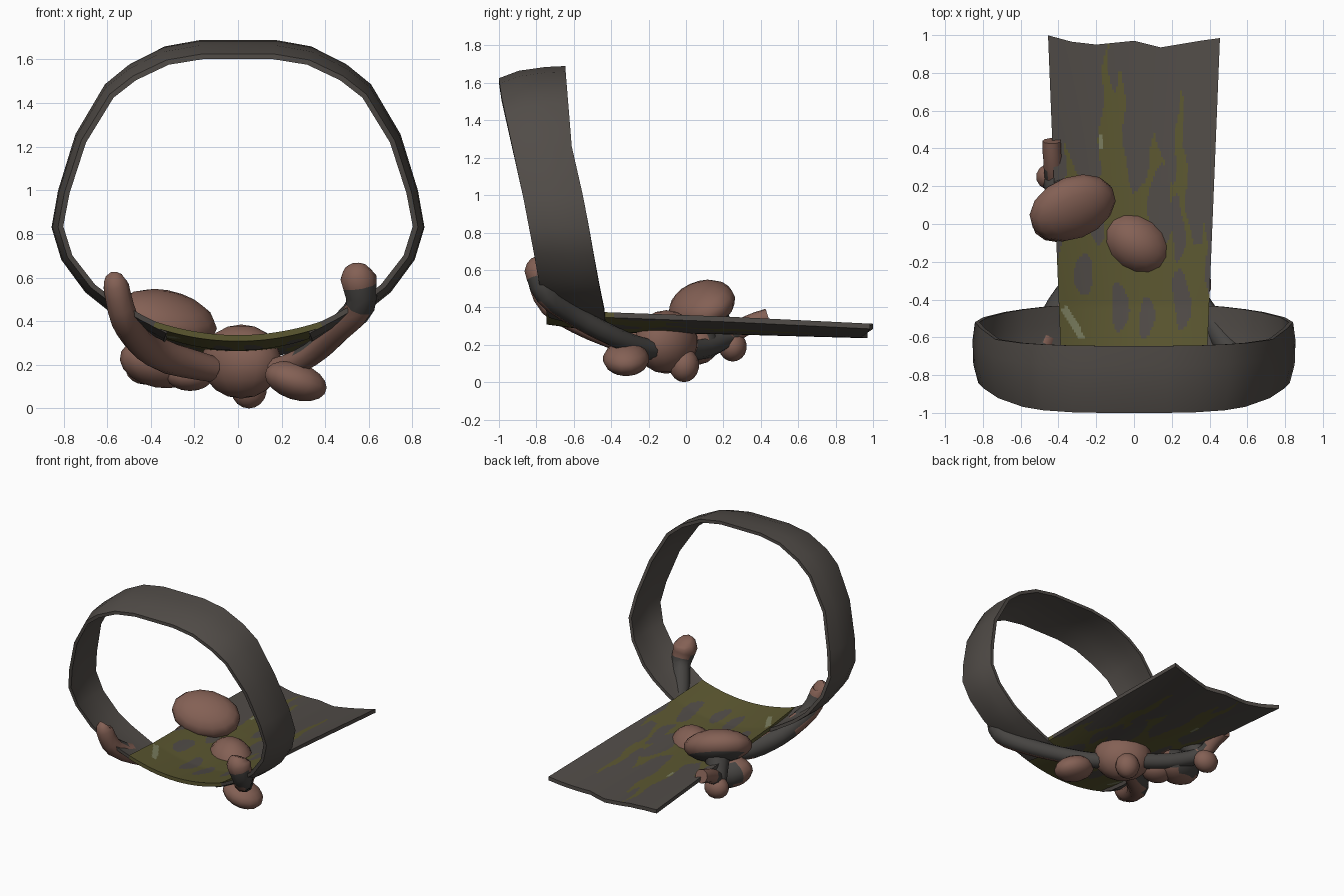
import bpy, bmesh, math
from mathutils import Vector, Euler

if "Cube" in bpy.data.objects:
    bpy.data.objects.remove(bpy.data.objects["Cube"])


def material(name, rgb):
    m = bpy.data.materials.new(name)
    m.diffuse_color = (*rgb, 1)
    m.use_nodes = True
    m.node_tree.nodes["Principled BSDF"].inputs["Base Color"].default_value = m.diffuse_color
    return m


BARK = material("grey bark", (0.082, 0.072, 0.064))
MOSS = material("olive moss", (0.105, 0.095, 0.030))
PALE = material("pale lichen", (0.20, 0.21, 0.115))
PINK = material("dusty pink", (0.230, 0.118, 0.090))
DARK = material("dark root", (0.062, 0.058, 0.054))


def interp(table, v):
    if v <= table[0][0]:
        return table[0][1]
    for (a, fa), (b, fb) in zip(table, table[1:]):
        if v <= b:
            return fa + (fb - fa) * (v - a) / (b - a)
    return table[-1][1]


def finish(name, bm, mats, rule=None, angle=50):
    bmesh.ops.recalc_face_normals(bm, faces=bm.faces)
    bm.normal_update()
    if rule:
        for f in bm.faces:
            f.material_index = rule(f.calc_center_median(), f.normal)
    me = bpy.data.meshes.new(name)
    bm.to_mesh(me)
    bm.free()
    for m in mats:
        me.materials.append(m)
    ob = bpy.data.objects.new(name, me)
    bpy.context.collection.objects.link(ob)
    bpy.ops.object.select_all(action='DESELECT')
    ob.select_set(True)
    bpy.context.view_layer.objects.active = ob
    bpy.ops.object.shade_smooth_by_angle(angle=math.radians(angle))
    return ob


def skin(bm, rows, close=False):
    """Join rows of vertices with quads."""
    for r, s in zip(rows, rows[1:]):
        n = len(r)
        for i in range(n if close else n - 1):
            j = (i + 1) % n
            bm.faces.new((r[i], r[j], s[j], s[i]))


# --- hoop: tilted band, swept around a hand-drawn outline ---
half = [(0.34, 0.305), (0.47, 0.372), (0.60, 0.45), (0.70, 0.53), (0.81, 0.68), (0.855, 0.83),
        (0.825, 1.0), (0.745, 1.26), (0.61, 1.49), (0.50, 1.58), (0.34, 1.66), (0.17, 1.69)]
outline = half + [(-x, z) for x, z in reversed(half)]
BACK = [(0.34, -0.43), (0.6, -0.48), (0.95, -0.54), (1.25, -0.61), (1.68, -0.645)]
FRONT = [(0.30, -0.73), (0.4, -0.77), (0.6, -0.80), (1.0, -0.87), (1.6, -0.99), (1.69, -1.0)]


def hoop_shell(bm, inset, order):
    rows = []
    for x, z in outline:
        row = []
        lift = max(-0.6, (z - 0.85) / 0.84)
        d = Vector((x, z - 0.95)).normalized() * inset
        for t, sx, drop in order:
            row.append(bm.verts.new((x * sx - d.x, interp(BACK, z) * (1 - t) + interp(FRONT, z) * t,
                                     z - drop * lift - d.y)))
        rows.append(row)
    return rows


bm = bmesh.new()
stations = [(0, 0.985, 0.0), (0.3, 1, 0.005), (0.7, 0.995, 0.025), (1, 0.965, 0.065)]
outer = hoop_shell(bm, 0.0, stations)
inner = hoop_shell(bm, 0.024, stations[::-1])
loops = [a + b for a, b in zip(outer, inner)]
skin(bm, loops, True)
bm.faces.new(loops[0])
bm.faces.new(loops[-1])
finish("hoop", bm, [BARK])

# --- sole: curved plank with ragged end and moss streaks ---
Y0 = -0.745
MID_Z = [(-0.79, 0.328), (-0.43, 0.280), (0.2, 0.270), (1.0, 0.248)]
RISE = [(-0.79, 0.062), (-0.43, 0.08), (0.3, 0.065), (1.0, 0.05)]
END = [(-0.46, 1.0), (-0.33, 0.965), (-0.2, 0.95), (0, 0.97), (0.14, 0.935), (0.35, 0.97), (0.46, 0.985)]
STREAK = [(-0.43, -0.5), (-0.38, 0.1), (-0.36, 0.46), (-0.33, 0.3), (-0.27, 0.2), (-0.19, 0.25), (-0.165, 0.75),
          (-0.14, 0.97), (-0.115, 0.68), (-0.095, 0.72), (-0.06, 0.84), (-0.045, 0.25), (0.0, 0.16), (0.05, 0.22),
          (0.09, 0.4), (0.12, 0.48), (0.17, 0.25), (0.21, 0.2), (0.24, 0.74), (0.265, 0.5), (0.28, 0.1),
          (0.30, -0.1), (0.345, -0.1), (0.37, 0.0), (0.40, -0.45)]
HOLES = [(-0.26, -0.27, 0.05, 0.11), (0.14, 0.1, 0.06, 0.22), (-0.08, -0.44, 0.045, 0.13),
         (0.25, -0.40, 0.045, 0.16), (0.06, -0.50, 0.04, 0.11), (-0.2, 0.02, 0.04, 0.13),
         (0.23, -0.02, 0.035, 0.18)]


def moss_rule(c, n):
    if -0.61 < c.y < -0.44 and abs(c.x + 0.32 + 0.6 * (c.y + 0.53)) < 0.022:
        return 2
    if abs(c.x + 0.175) < 0.009 and 0.40 < c.y < 0.47:
        return 2
    wob = c.x + 0.012 * math.sin(c.y * 17)
    if c.y > interp(STREAK, wob):
        return 0
    for hx, hy, rx, ry in HOLES:
        if ((wob - hx) / rx) ** 2 + ((c.y - hy) / ry) ** 2 < 1:
            return 0
    return 1


bm = bmesh.new()
NX, NY = 84, 110
loops = []
for j in range(NY + 1):
    v = j / NY
    row = []
    for side in (1, -1):
        for i in range(NX + 1):
            u = (2 * i / NX - 1) * side
            x = u * (0.385 + 0.07 * v)
            y = Y0 + v * (interp(END, x) - Y0)
            z = interp(MID_Z, y) + interp(RISE, y) * u * u
            row.append(bm.verts.new((x, y, z + 0.014 * side)))
    loops.append(row)
skin(bm, loops, True)
for r in (loops[0], loops[-1]):
    for i in range(NX):
        bm.faces.new((r[i], r[i + 1], r[2 * NX - i], r[2 * NX + 1 - i]))
finish("mossy_sole", bm, [BARK, MOSS, PALE], moss_rule)


# --- roots: tapered tubes through a few points (x, y, z, radius) ---
def root(name, pts, rule, sides=9):
    bm = bmesh.new()
    P = [Vector(p[:3]) for p in pts]
    fine = []
    for k in range(len(P) - 1):            # Catmull-Rom smoothing
        a, b, c, d = P[max(k - 1, 0)], P[k], P[k + 1], P[min(k + 2, len(P) - 1)]
        for s in range(3):
            t = s / 3
            q = 0.5 * (2 * b + (c - a) * t + (2 * a - 5 * b + 4 * c - d) * t**2 + (3 * b - a - 3 * c + d) * t**3)
            fine.append((q, pts[k][3] * (1 - t) + pts[k + 1][3] * t))
    fine.append((P[-1], pts[-1][3]))
    rows = []
    for i, (q, r) in enumerate(fine):
        tan = (fine[min(i + 1, len(fine) - 1)][0] - fine[max(i - 1, 0)][0]).normalized()
        s1 = tan.cross(Vector((0.6, 0.7, 0.1))).normalized()
        s2 = tan.cross(s1)
        rows.append([bm.verts.new(q + r * (math.cos(w) * s1 + math.sin(w) * s2))
                     for w in (2 * math.pi * n / sides for n in range(sides))])
    skin(bm, rows, True)
    bm.faces.new(rows[0])
    bm.faces.new(rows[-1])
    return finish(name, bm, [PINK, DARK], rule, 60)


def long_rule(c, n):
    if c.z > 0.54 or c.y > 0.3:
        return 0
    return 1 if c.z > 0.46 or n.y > -0.35 else 0


root("long_root", [(0.55, -0.77, 0.65, 0.045), (0.55, -0.78, 0.60, 0.085), (0.56, -0.74, 0.47, 0.068),
                   (0.46, -0.60, 0.36, 0.06), (0.34, -0.40, 0.25, 0.055), (0.18, -0.22, 0.18, 0.055),
                   (0.0, -0.05, 0.17, 0.055), (-0.22, 0.10, 0.18, 0.055), (-0.40, 0.22, 0.24, 0.055),
                   (-0.43, 0.34, 0.31, 0.05), (-0.435, 0.44, 0.345, 0.05)], long_rule)
root("short_root", [(-0.56, -0.78, 0.60, 0.04), (-0.56, -0.79, 0.56, 0.06), (-0.52, -0.72, 0.41, 0.065),
                    (-0.43, -0.50, 0.29, 0.07), (-0.31, -0.33, 0.23, 0.075), (-0.12, -0.18, 0.18, 0.06)],
     lambda c, n: 1 if n.y > 0.3 and c.z < 0.52 else 0)
root("cap_stem", [(-0.34, 0.11, 0.40, 0.10), (-0.39, 0.18, 0.29, 0.075), (-0.43, 0.24, 0.20, 0.06)],
     lambda c, n: 1 if c.z > 0.25 else 0)


# --- fungus lumps: stretched low spheres (centre, radii, rotation in degrees) ---
def lump(name, loc, rad, rot=(0, 0, 0), rule=None):
    bm = bmesh.new()
    bmesh.ops.create_uvsphere(bm, u_segments=14, v_segments=9, radius=1)
    m = Euler([math.radians(a) for a in rot]).to_matrix()
    for v in bm.verts:
        v.co = m @ Vector((v.co.x * rad[0], v.co.y * rad[1], v.co.z * rad[2])) + Vector(loc)
    return finish(name, bm, [PINK, DARK], rule, 60)


lump("big_cap", (-0.325, 0.085, 0.41), (0.24, 0.18, 0.115), (30, 10, 20),
     lambda c, n: 1 if n.dot(Vector((-0.2, 0.6, -0.77))) > 0.8 else 0)
lump("middle_cap", (0.015, -0.105, 0.215), (0.20, 0.155, 0.17), (0, 0, -35))
lump("left_lump", (-0.36, 0.04, 0.21), (0.19, 0.13, 0.115), (0, 10, 20),
     lambda c, n: 1 if n.y > 0.5 else 0)
lump("right_lump", (0.265, -0.32, 0.125), (0.15, 0.125, 0.085), (0, 18, 0))
lump("bottom_lump", (0.05, -0.01, 0.09), (0.085, 0.08, 0.09))
lump("back_lump", (-0.43, 0.25, 0.19), (0.09, 0.075, 0.08))
lump("under_lump", (-0.22, -0.02, 0.15), (0.11, 0.10, 0.07))
